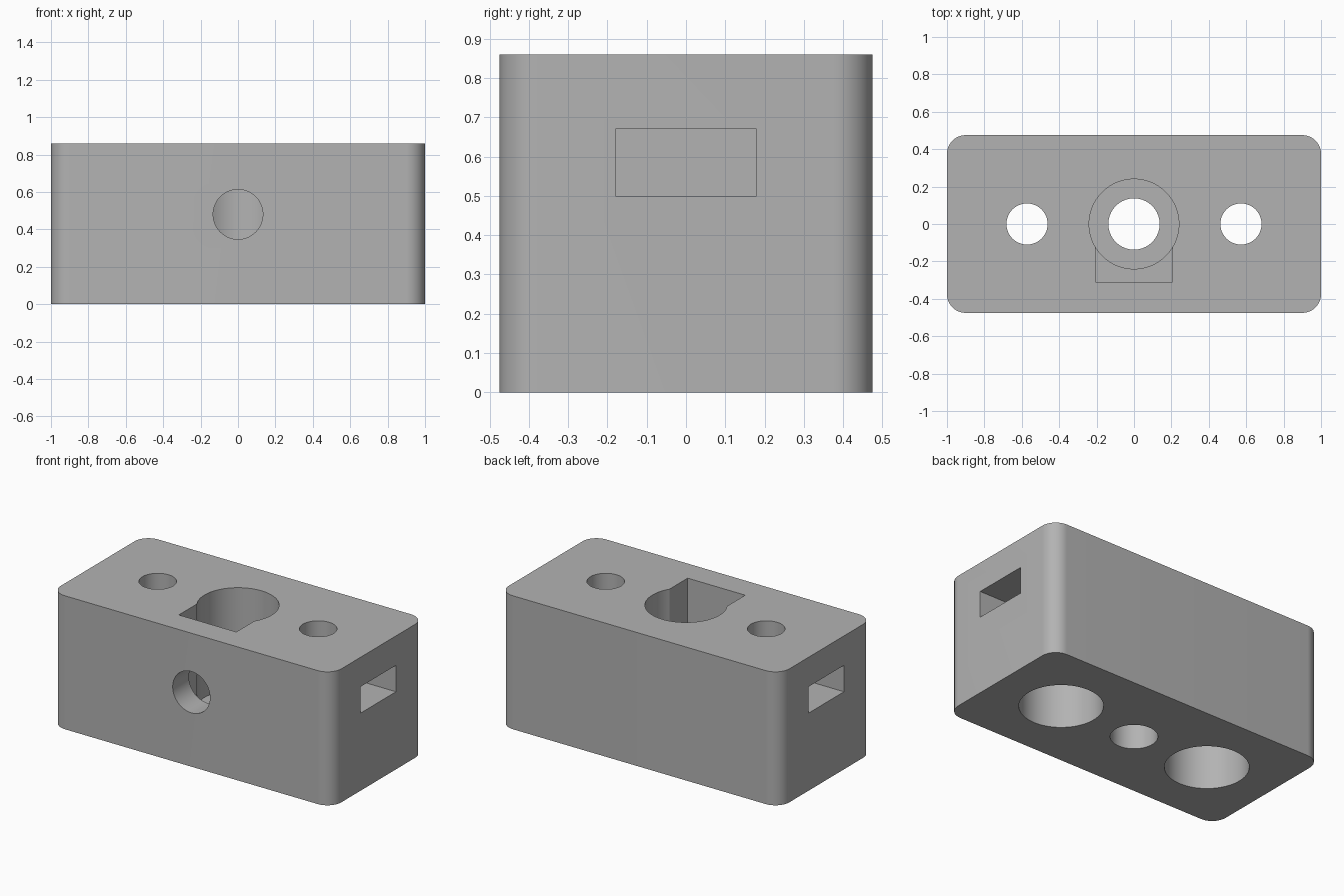
import bpy
import math

WIDTH, DEPTH, HEIGHT, CORNER = 2.0, 0.95, 0.86, 0.1

if "Cube" in bpy.data.objects:
    bpy.data.objects.remove(bpy.data.objects["Cube"], do_unlink=True)

# Material
grey = bpy.data.materials.new("plain grey")
grey.use_nodes = True
color = (0.45, 0.45, 0.45, 1)
grey.diffuse_color = color
grey.node_tree.nodes["Principled BSDF"].inputs["Base Color"].default_value = color


def box(name, low, high):
    """Box between two opposite corners."""
    bpy.ops.mesh.primitive_cube_add(size=1)
    obj = bpy.context.object
    obj.name = name
    obj.location = [(a + b) / 2 for a, b in zip(low, high)]
    obj.scale = [b - a for a, b in zip(low, high)]
    bpy.ops.object.transform_apply(location=True, rotation=True, scale=True)
    return obj


def bore(name, x, radius, bottom, top):
    """Upright cylinder."""
    bpy.ops.mesh.primitive_cylinder_add(
        vertices=96, radius=radius, depth=top - bottom,
        location=(x, 0, (bottom + top) / 2))
    bpy.context.object.name = name
    return bpy.context.object


# Block with rounded upright edges
block = box("block", (-WIDTH / 2, -DEPTH / 2, 0), (WIDTH / 2, DEPTH / 2, HEIGHT))
weights = block.data.attributes.new("bevel_weight_edge", "FLOAT", "EDGE")
for edge in block.data.edges:
    a, b = (block.data.vertices[i].co for i in edge.vertices)
    weights.data[edge.index].value = float(abs(a.z - b.z) > HEIGHT / 2)
bevel = block.modifiers.new("rounded corners", "BEVEL")
bevel.limit_method = "WEIGHT"
bevel.width = CORNER
bevel.segments = 16

# Central stepped bore, with a nut slot on its front side
above, below = HEIGHT + 0.2, -0.2
cutters = [
    bore("center_bore", 0, 0.24, 0.2, above),
    bore("center_hole", 0, 0.137, below, 0.5),
    box("front_nut_slot", (-0.205, -0.31, 0.275), (0.205, 0, above)),
]

# Hole from the front into the nut slot
bpy.ops.mesh.primitive_cylinder_add(
    vertices=96, radius=0.133, depth=0.5,
    location=(0, -0.45, 0.48), rotation=(math.pi / 2, 0, 0))
bpy.context.object.name = "front_hole"
cutters.append(bpy.context.object)

# Bolt holes, wide recesses underneath and side nut slots
for side, x in (("left", 1), ("right", -1)):
    cutters.append(bore(side + "_bolt_hole", x * 0.572, 0.11, below, above))
    cutters.append(bore(side + "_recess", x * 0.545, 0.243, below, 0.36))
    inner, outer = sorted((x * 0.39, x * 1.2))
    cutters.append(box(side + "_nut_slot", (inner, -0.18, 0.5), (outer, 0.18, 0.67)))

for cutter in cutters:
    cutter.hide_render = True
    cut = block.modifiers.new(cutter.name, "BOOLEAN")
    cut.operation = "DIFFERENCE"
    cut.solver = "EXACT"
    cut.object = cutter

# Bake the cuts and remove the cutters
bpy.ops.object.select_all(action="DESELECT")
block.select_set(True)
bpy.context.view_layer.objects.active = block
for name in [m.name for m in block.modifiers]:
    bpy.ops.object.modifier_apply(modifier=name)
for cutter in cutters:
    bpy.data.objects.remove(cutter, do_unlink=True)

block.data.materials.clear()
block.data.materials.append(grey)
bpy.ops.object.shade_smooth_by_angle(angle=math.radians(30))
